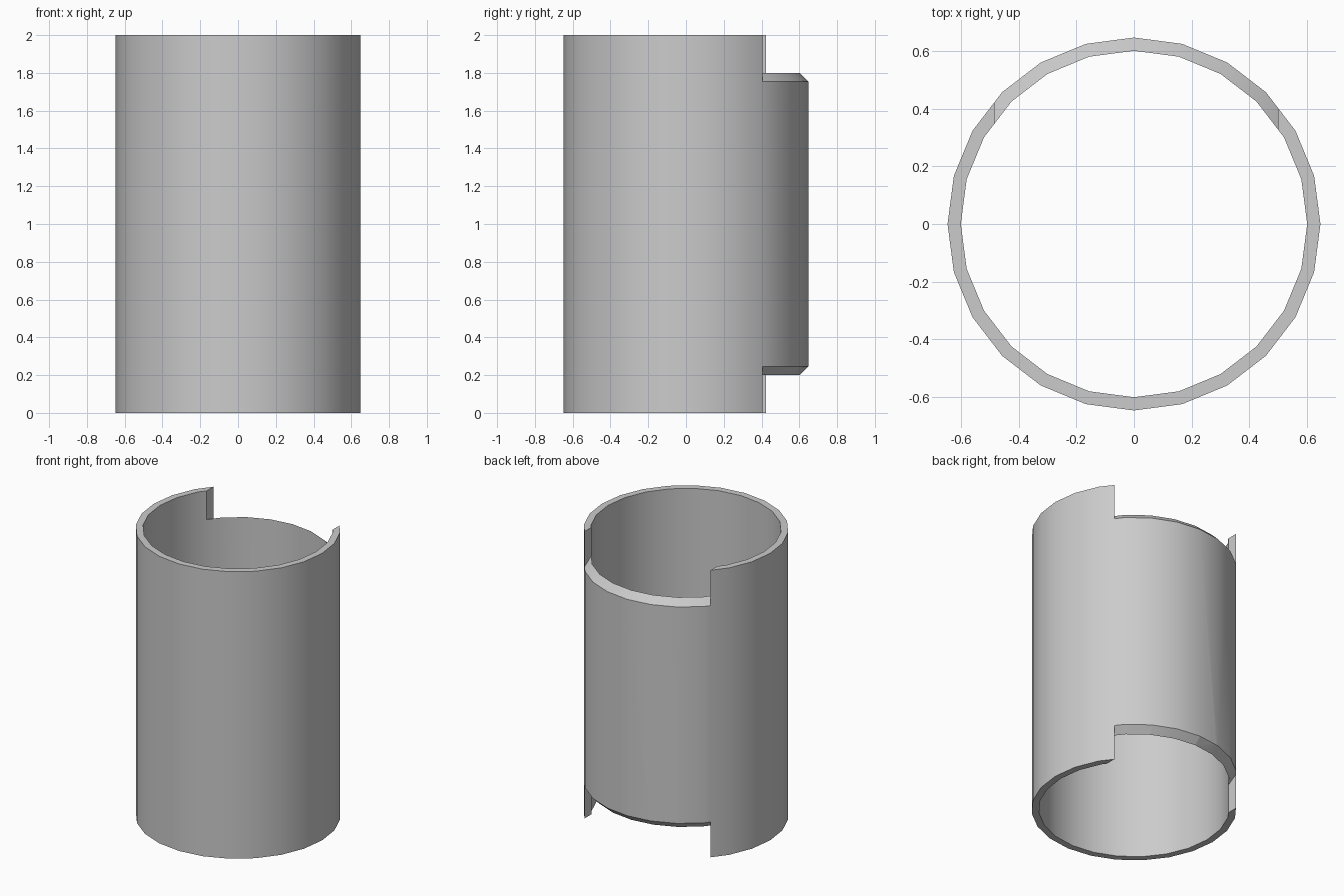
import bpy, bmesh, math
from mathutils import Vector

if "Cube" in bpy.data.objects:
    bpy.data.objects.remove(bpy.data.objects["Cube"])

SIDES = 24
OUTER, INNER, HEIGHT = 0.648, 0.602, 2.0
NOTCH_LEFT, NOTCH_RIGHT = 0.5, -0.485
RIM = 1.8            # height of the notch rim at the inner wall


def lathe(name, profile, first=0, last=SIDES):
    """Sweep a closed (radius, z) profile through steps first..last."""
    bm = bmesh.new()
    full = last - first == SIDES
    rings = []
    for i in range(first, last + (0 if full else 1)):
        a = math.tau * i / SIDES
        rings.append([bm.verts.new((r * math.cos(a), r * math.sin(a), z)) for r, z in profile])
    n = len(profile)
    for i in range(last - first):
        a, b = rings[i], rings[(i + 1) % len(rings)]
        for j in range(n):
            k = (j + 1) % n
            bm.faces.new((a[j], b[j], b[k], a[k]))
    if not full:
        bm.faces.new(rings[0])
        bm.faces.new(rings[-1])
    return name, bm


def finish(name, bm):
    bmesh.ops.recalc_face_normals(bm, faces=bm.faces)
    mesh = bpy.data.meshes.new(name)
    bm.to_mesh(mesh)
    bm.free()
    obj = bpy.data.objects.new(name, mesh)
    bpy.context.collection.objects.link(obj)
    return obj


def notch_cutter(name, flip):
    """Back arc with a sloping floor, trimmed by two upright planes."""
    lo, hi = INNER - 0.06, OUTER + 0.06
    profile = [(lo, RIM + INNER - lo), (hi, RIM + INNER - hi), (hi, HEIGHT + 0.1), (lo, HEIGHT + 0.1)]
    if flip:
        profile = [(r, HEIGHT - z) for r, z in profile]
    name, bm = lathe(name, profile, 1, SIDES // 2 - 1)
    for x, side in ((NOTCH_LEFT, 1), (NOTCH_RIGHT, -1)):
        geom = bm.verts[:] + bm.edges[:] + bm.faces[:]
        bmesh.ops.bisect_plane(bm, geom=geom, plane_co=Vector((x, 0, 0)),
                               plane_no=Vector((side, 0, 0)), clear_outer=True)
        bmesh.ops.holes_fill(bm, edges=[e for e in bm.edges if e.is_boundary])
    return finish(name, bm)


# Tube wall
sleeve = finish(*lathe("sleeve", [(INNER, 0), (OUTER, 0), (OUTER, HEIGHT), (INNER, HEIGHT)]))

# Notches at the top and bottom of the back
cutters = [notch_cutter("top_notch_cutter", False), notch_cutter("bottom_notch_cutter", True)]
bpy.context.view_layer.objects.active = sleeve
sleeve.select_set(True)
for cutter in cutters:
    mod = sleeve.modifiers.new(cutter.name, "BOOLEAN")
    mod.operation = "DIFFERENCE"
    mod.solver = "EXACT"
    mod.object = cutter
    bpy.ops.object.modifier_apply(modifier=mod.name)
    bpy.data.objects.remove(cutter)

# Plain grey finish
grey = bpy.data.materials.new("light_grey")
grey.use_nodes = True
colour = (0.6, 0.6, 0.6, 1)
grey.diffuse_color = colour
grey.node_tree.nodes["Principled BSDF"].inputs["Base Color"].default_value = colour
sleeve.data.materials.clear()
sleeve.data.materials.append(grey)
bpy.ops.object.shade_smooth_by_angle(angle=math.radians(30))
